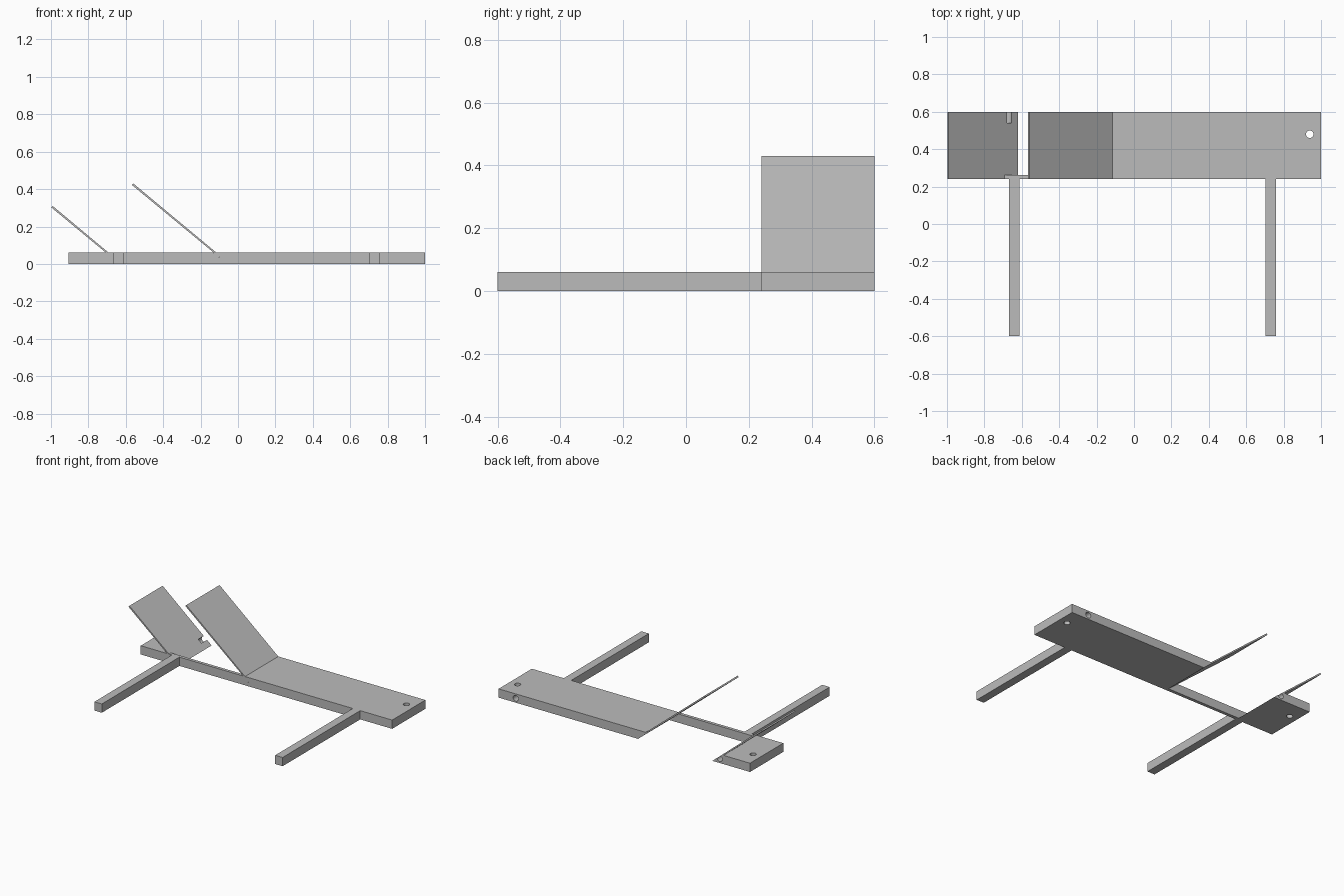
import bpy
import bmesh
from mathutils import Vector, Matrix

cube = bpy.data.objects.get("Cube")
if cube:
    bpy.data.objects.remove(cube, do_unlink=True)

grey = bpy.data.materials.new("plain_grey")
grey.use_nodes = True
colour = (0.5, 0.5, 0.5, 1)
grey.diffuse_color = colour
grey.node_tree.nodes["Principled BSDF"].inputs["Base Color"].default_value = colour

FRONT, BACK, TOP = 0.24, 0.6, 0.06


def prism(name, profile, y0, y1):
    """Extrude an x-z profile from y0 to y1."""
    bm = bmesh.new()
    face = bm.faces.new([bm.verts.new((x, y0, z)) for x, z in profile])
    extruded = bmesh.ops.extrude_face_region(bm, geom=[face])["geom"]
    verts = [v for v in extruded if isinstance(v, bmesh.types.BMVert)]
    bmesh.ops.translate(bm, vec=(0, y1 - y0, 0), verts=verts)
    bmesh.ops.recalc_face_normals(bm, faces=bm.faces)
    mesh = bpy.data.meshes.new(name)
    bm.to_mesh(mesh)
    bm.free()
    mesh.materials.append(grey)
    obj = bpy.data.objects.new(name, mesh)
    bpy.context.collection.objects.link(obj)
    return obj


def drill(target, centre, axis, depth):
    """Cut a round hole with a hidden cylinder."""
    bm = bmesh.new()
    turn = Vector((0, 0, 1)).rotation_difference(Vector(axis)).to_matrix().to_4x4()
    bmesh.ops.create_cone(bm, cap_ends=True, segments=24, radius1=0.02, radius2=0.02,
                          depth=depth, matrix=Matrix.Translation(centre) @ turn)
    mesh = bpy.data.meshes.new("hole_cutter")
    bm.to_mesh(mesh)
    bm.free()
    mesh.materials.append(grey)
    cutter = bpy.data.objects.new("hole_cutter", mesh)
    bpy.context.collection.objects.link(cutter)
    cutter.hide_render = True
    cutter.hide_set(True)
    cutter.display_type = 'WIRE'
    mod = target.modifiers.new("hole", 'BOOLEAN')
    mod.operation = 'DIFFERENCE'
    mod.solver = 'EXACT'
    mod.object = cutter


# Long board with its raised flap, undercut along the flap's underside
long_board = prism("long_board_with_flap", [
    (-0.057, 0), (1, 0), (1, TOP), (-0.115, TOP), (-0.56, 0.43), (-0.567, 0.422)],
    FRONT, BACK)

# Short board, its sloped end continuing up into the second flap
short_board = prism("short_board_with_flap", [
    (-0.905, 0), (-0.62, 0), (-0.991, 0.31), (-0.998, 0.302), (-0.706, TOP), (-0.905, TOP)],
    FRONT, BACK)

# Narrow strip joining the two boards along the front
prism("joining_strip", [(-0.62, 0), (-0.057, 0), (-0.13, TOP), (-0.692, TOP)],
      FRONT, 0.262)

# Two long square legs pointing forward
for name, x in (("right_leg", -0.64), ("left_leg", 0.73)):
    prism(name, [(x - 0.028, 0), (x + 0.028, 0), (x + 0.028, TOP), (x - 0.028, TOP)],
          -0.6, FRONT)

# Upright through holes and shallow holes in the back edge
for board, hole_x, edge_x in ((long_board, 0.94, 0.87), (short_board, -0.845, -0.675)):
    drill(board, (hole_x, 0.48, 0.03), (0, 0, 1), 0.1)
    drill(board, (edge_x, BACK, 0.03), (0, 1, 0), 0.12)
